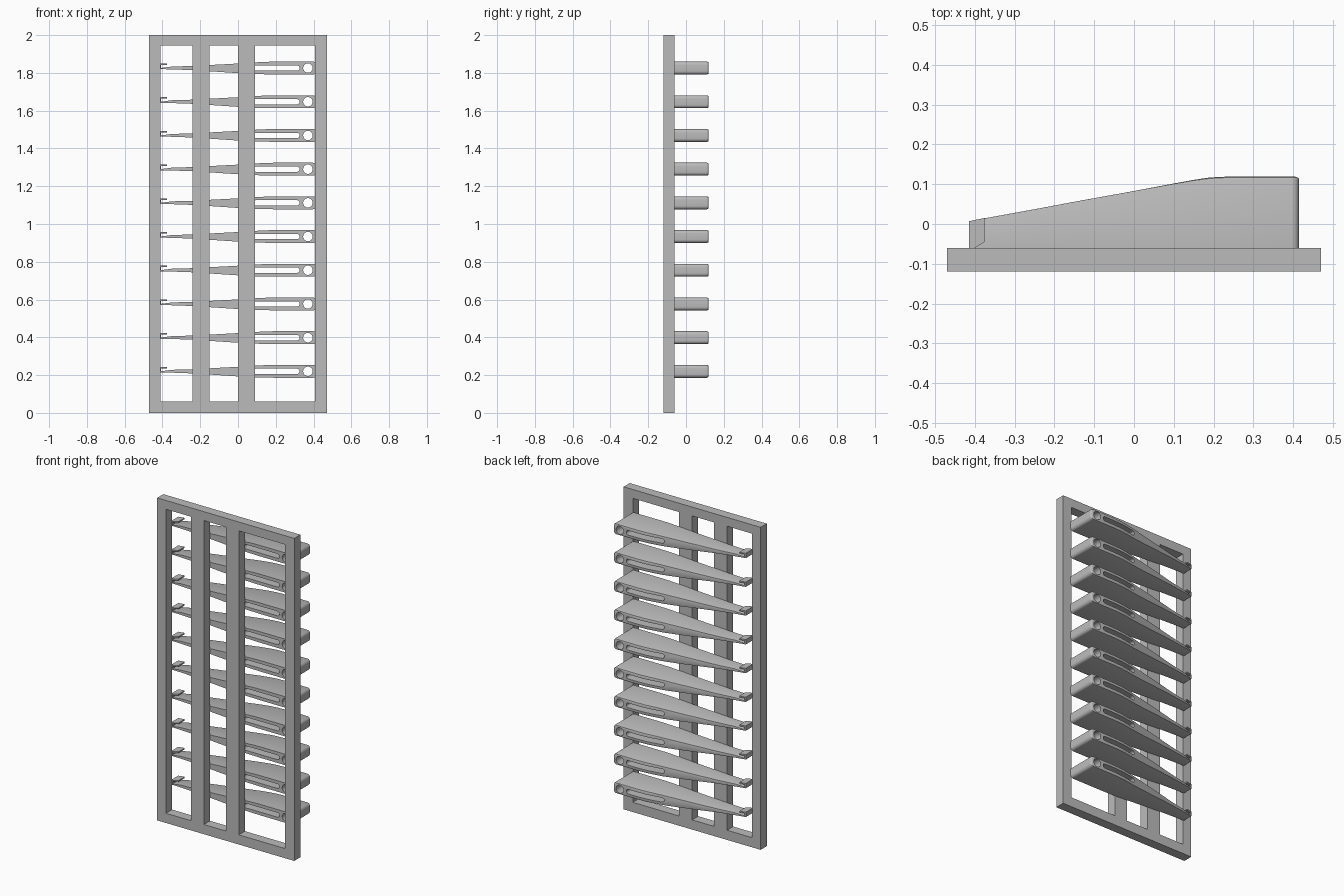
import bpy, bmesh, math

cube = bpy.data.objects.get("Cube")
if cube:
    bpy.data.objects.remove(cube, do_unlink=True)

grey = bpy.data.materials.new("plain_grey")
grey.use_nodes = True
COLOUR = (0.5, 0.5, 0.5, 1)
grey.diffuse_color = COLOUR
grey.node_tree.nodes["Principled BSDF"].inputs["Base Color"].default_value = COLOUR

FRONT, BACK = -0.12, -0.06      # depth of the flat frame
COUNT, FIRST, PITCH = 10, 0.22, 0.1784


def finish(name, bm):
    bmesh.ops.recalc_face_normals(bm, faces=bm.faces)
    mesh = bpy.data.meshes.new(name)
    bm.to_mesh(mesh)
    bm.free()
    mesh.materials.append(grey)
    obj = bpy.data.objects.new(name, mesh)
    bpy.context.collection.objects.link(obj)
    return obj


def loft(name, rings):
    """Skin equal-sized rings of points and cap both ends."""
    bm = bmesh.new()
    rows = [[bm.verts.new(p) for p in ring] for ring in rings]
    n = len(rows[0])
    for a, b in zip(rows, rows[1:]):
        for i in range(n):
            j = (i + 1) % n
            bm.faces.new((a[i], a[j], b[j], b[i]))
    bm.faces.new(rows[0])
    bm.faces.new(rows[-1])
    return finish(name, bm)


def prism_y(name, outline, y0, y1):
    return loft(name, [[(x, y, z) for x, z in outline] for y in (y0, y1)])


def prism_z(name, outline, z0, z1):
    return loft(name, [[(x, y, z) for x, y in outline] for z in (z0, z1)])


def rect(x0, x1, z0, z1):
    return [(x0, z0), (x1, z0), (x1, z1), (x0, z1)]


def capsule(x0, x1, r, steps=12):
    """Rounded slot outline centred on z = 0; a circle when x0 equals x1."""
    pts = []
    for cx, start in ((x1, -math.pi / 2), (x0, math.pi / 2)):
        for i in range(steps):
            a = start + math.pi * (i + 0.5) / steps
            pts.append((cx + r * math.cos(a), r * math.sin(a)))
    return pts


def apply_boolean(obj, other, operation):
    mod = obj.modifiers.new(operation, 'BOOLEAN')
    mod.operation, mod.object, mod.solver = operation, other, 'EXACT'
    bpy.context.view_layer.objects.active = obj
    bpy.ops.object.modifier_apply(modifier=mod.name)
    bpy.data.objects.remove(other, do_unlink=True)


# Frame with three upright openings
frame = prism_y("frame", rect(-0.47, 0.47, 0, 2), FRONT, BACK)
for x0, x1 in ((-0.41, -0.24), (-0.15, 0), (0.09, 0.407)):
    opening = prism_y("opening_cutter", rect(x0, x1, 0.06, 1.945), -0.2, 0.1)
    apply_boolean(frame, opening, 'DIFFERENCE')


# Latch arm: sections of (x, low z, high z, back y, edge rounding)
def section(x, lo, hi, y, c):
    half = [(BACK, lo), (y - c, lo), (y - 0.3 * c, lo + 0.3 * c), (y, lo + c)]
    other = [(y, hi - c), (y - 0.3 * c, hi - 0.3 * c), (y - c, hi), (BACK, hi)]
    return [(x, a, b) for a, b in half + other]


stations = [
    (-0.415, -0.006, 0.000, 0.007, 0.0002),
    (-0.395, -0.006, 0.002, 0.011, 0.0002),
    (-0.35, -0.007, 0.008, 0.019, 0.0002),
    (-0.24, -0.011, 0.011, 0.039, 0.0002),
    (-0.15, -0.017, 0.016, 0.056, 0.0002),
    (0.00, -0.027, 0.024, 0.083, 0.0004),
    (0.09, -0.032, 0.030, 0.100, 0.003),
    (0.15, -0.033, 0.033, 0.111, 0.006),
    (0.19, -0.034, 0.034, 0.117, 0.008),
    (0.25, -0.034, 0.034, 0.12, 0.008)]
# Rounded right end
R = 0.018
for i in range(7):
    a = math.pi / 2 * i / 6
    h = 0.034 - R * (1 - math.cos(a))
    y = 0.12 - 0.007 * (1 - math.cos(a))
    stations.append((0.397 + R * math.sin(a), -h, h, y, 0.008))
arm = loft("latch", [section(*s) for s in stations])

# Slot and round eye pass right through the arm
for outline in (capsule(0.094, 0.312, 0.014), capsule(0.37, 0.37, 0.025)):
    apply_boolean(arm, prism_y("hole_cutter", outline, -0.2, 0.3), 'DIFFERENCE')

# Small hook at the thin end: upright stem and short prong
stem = prism_z("hook_stem", [(-0.415, BACK), (-0.408, BACK), (-0.408, 0.008),
                             (-0.415, 0.007)], -0.005, 0.023)
prong = prism_z("hook_prong", [(-0.415, BACK), (-0.4, BACK), (-0.376, -0.045),
                               (-0.376, 0.015), (-0.415, 0.007)], 0.016, 0.024)
apply_boolean(stem, prong, 'UNION')
apply_boolean(arm, stem, 'UNION')

bpy.ops.object.select_all(action='DESELECT')
arm.select_set(True)
bpy.context.view_layer.objects.active = arm
bpy.ops.object.shade_smooth_by_angle(angle=math.radians(30))

# Row of equal latches up the frame
arm.name = "latch_1"
arm.location.z = FIRST
for k in range(1, COUNT):
    copy = arm.copy()
    copy.name = f"latch_{k + 1}"
    copy.location.z = FIRST + k * PITCH
    bpy.context.collection.objects.link(copy)
